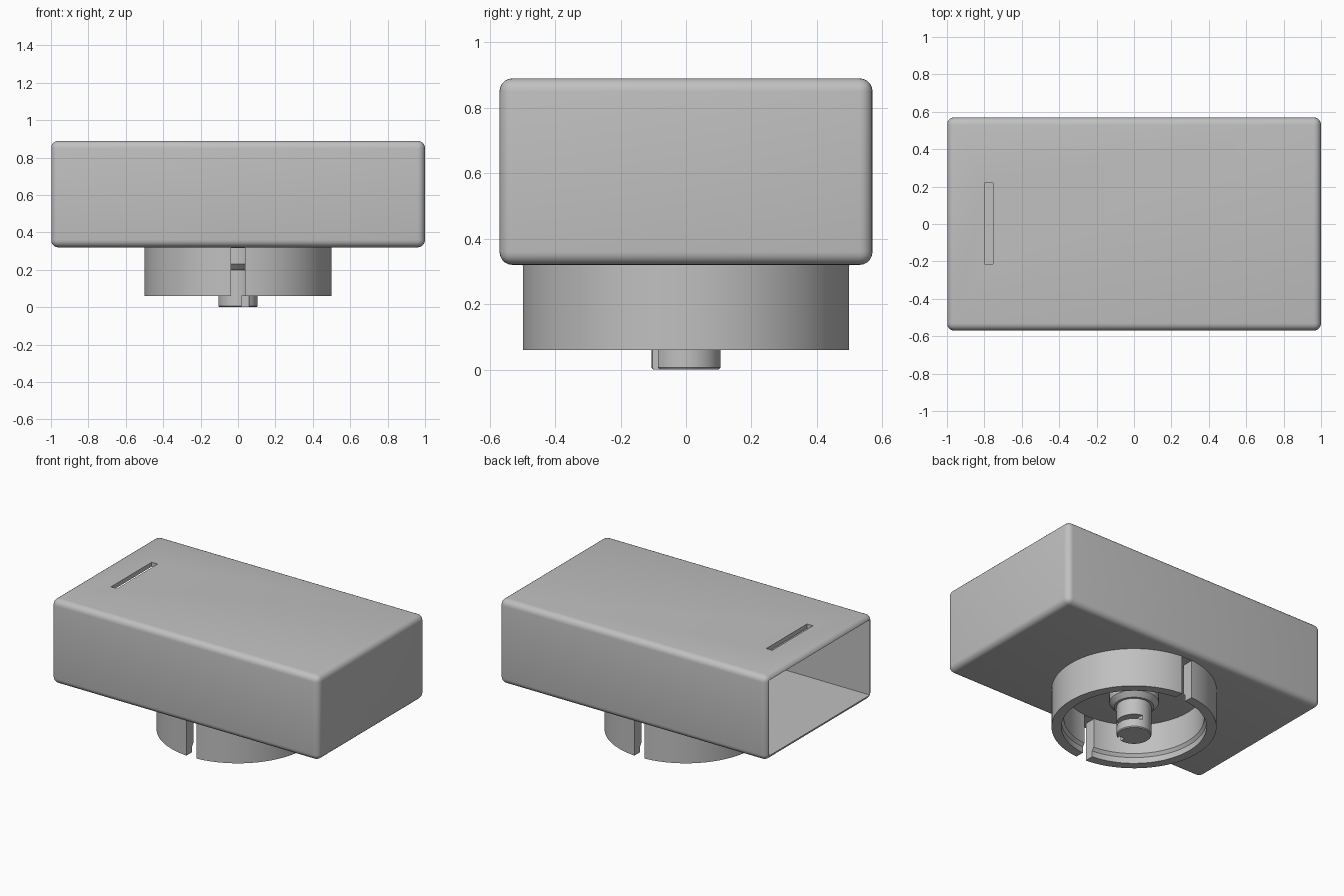
import bpy, bmesh, math
from mathutils import Matrix, Vector

if "Cube" in bpy.data.objects:
    bpy.data.objects.remove(bpy.data.objects["Cube"], do_unlink=True)

grey = bpy.data.materials.new("plain grey")
grey.use_nodes = True
grey.diffuse_color = (0.53, 0.53, 0.53, 1)
grey.node_tree.nodes["Principled BSDF"].inputs["Base Color"].default_value = grey.diffuse_color


def finish(name, bm):
    bmesh.ops.recalc_face_normals(bm, faces=bm.faces)
    mesh = bpy.data.meshes.new(name)
    bm.to_mesh(mesh)
    bm.free()
    mesh.materials.append(grey)
    ob = bpy.data.objects.new(name, mesh)
    bpy.context.collection.objects.link(ob)
    return ob


def prism(bm, base, offset):
    """Closed solid between an outline and its shifted copy."""
    a = [bm.verts.new(p) for p in base]
    b = [bm.verts.new(Vector(p) + Vector(offset)) for p in base]
    bm.faces.new(a)
    bm.faces.new(b[::-1])
    for i in range(len(a)):
        bm.faces.new((a[i - 1], b[i - 1], b[i], a[i]))


def box(name, lo, hi):
    bm = bmesh.new()
    (x0, y0, z0), (x1, y1, z1) = lo, hi
    prism(bm, [(x0, y0, z0), (x1, y0, z0), (x1, y1, z0), (x0, y1, z0)], (0, 0, z1 - z0))
    return finish(name, bm)


def lathe(name, profile, closed, steps=96):
    bm = bmesh.new()
    verts = [bm.verts.new((r, 0, z)) for r, z in profile]
    edges = [bm.edges.new(p) for p in zip(verts, verts[1:])]
    if closed:
        edges.append(bm.edges.new((verts[-1], verts[0])))
    bmesh.ops.spin(bm, geom=verts + edges, axis=(0, 0, 1), cent=(0, 0, 0),
                   steps=steps, angle=math.tau)
    bmesh.ops.remove_doubles(bm, verts=bm.verts, dist=1e-4)
    return finish(name, bm)


def apply(ob, kind, **settings):
    bpy.context.view_layer.objects.active = ob
    mod = ob.modifiers.new(kind, kind)
    for key, value in settings.items():
        setattr(mod, key, value)
    bpy.ops.object.modifier_apply(modifier=mod.name)


def cut(ob, cutter):
    """Subtract the cutter, keeping the part as it was if the cut fails."""
    cutter.hide_render = True
    before = ob.data.copy()
    apply(ob, 'BOOLEAN', object=cutter, operation='DIFFERENCE', solver='EXACT')
    if len(ob.data.polygons) < 6:
        ob.data = before
    bpy.data.objects.remove(cutter, do_unlink=True)


def smooth(ob):
    bpy.ops.object.select_all(action='DESELECT')
    ob.select_set(True)
    bpy.context.view_layer.objects.active = ob
    bpy.ops.object.shade_smooth_by_angle(angle=math.radians(35))


def vent_cutter(side):
    """Staggered rows of diagonal crosses through one long wall."""
    bm = bmesh.new()
    s = 0.035
    outline = []
    for k in range(4):
        turn = Matrix.Rotation(math.pi / 4 + k * math.pi / 2, 2)
        outline += [turn @ Vector((u * s, v * s))
                    for u, v in ((1.5, -0.5), (1.5, 0.5), (0.5, 0.5))]
    for row in range(4):
        for col in range(15):
            x = -side * (-0.756 + col * 0.107 + (row % 2) * 0.0535)
            z = 0.46 + row * 0.093
            prism(bm, [(x + p.x, side * 0.5, z + p.y) for p in outline], (0, side * 0.12, 0))
    return finish("vent_cutter", bm)


# Housing: rounded sleeve open at one end, with a top slot and side vents
housing = box("housing", (-1, -0.57, 0.32), (1, 0.57, 0.89))
apply(housing, 'BEVEL', width=0.04, segments=5, limit_method='NONE')
cut(housing, box("cavity", (-1.1, -0.54, 0.35), (0.97, 0.54, 0.86)))
cut(housing, box("slot", (-0.8, -0.215, 0.8), (-0.755, 0.22, 1)))
for side in (-1, 1):
    cut(housing, vent_cutter(side))
smooth(housing)

# Collar: ring under the housing, split at front and back
collar = lathe("collar", [(0.5, 0.06), (0.5, 0.325), (0.425, 0.325), (0.425, 0.12),
                          (0.44, 0.1), (0.44, 0.06)], True)
cut(collar, box("split", (-0.037, -0.7, 0), (0.037, 0.7, 0.318)))
smooth(collar)

# Post: stepped central pin with a notch near its tip
post = lathe("post", [(0, 0), (0.1, 0), (0.105, 0.006), (0.105, 0.2), (0.12, 0.2),
                      (0.15, 0.23), (0.15, 0.325), (0, 0.325)], False, 64)
cut(post, box("notch", (0.02, -0.065, 0.06), (0.2, 0.2, 0.09)))
cut(post, box("tip_groove", (0.02, -0.2, -0.1), (0.06, -0.065, 0.06)))
smooth(post)
